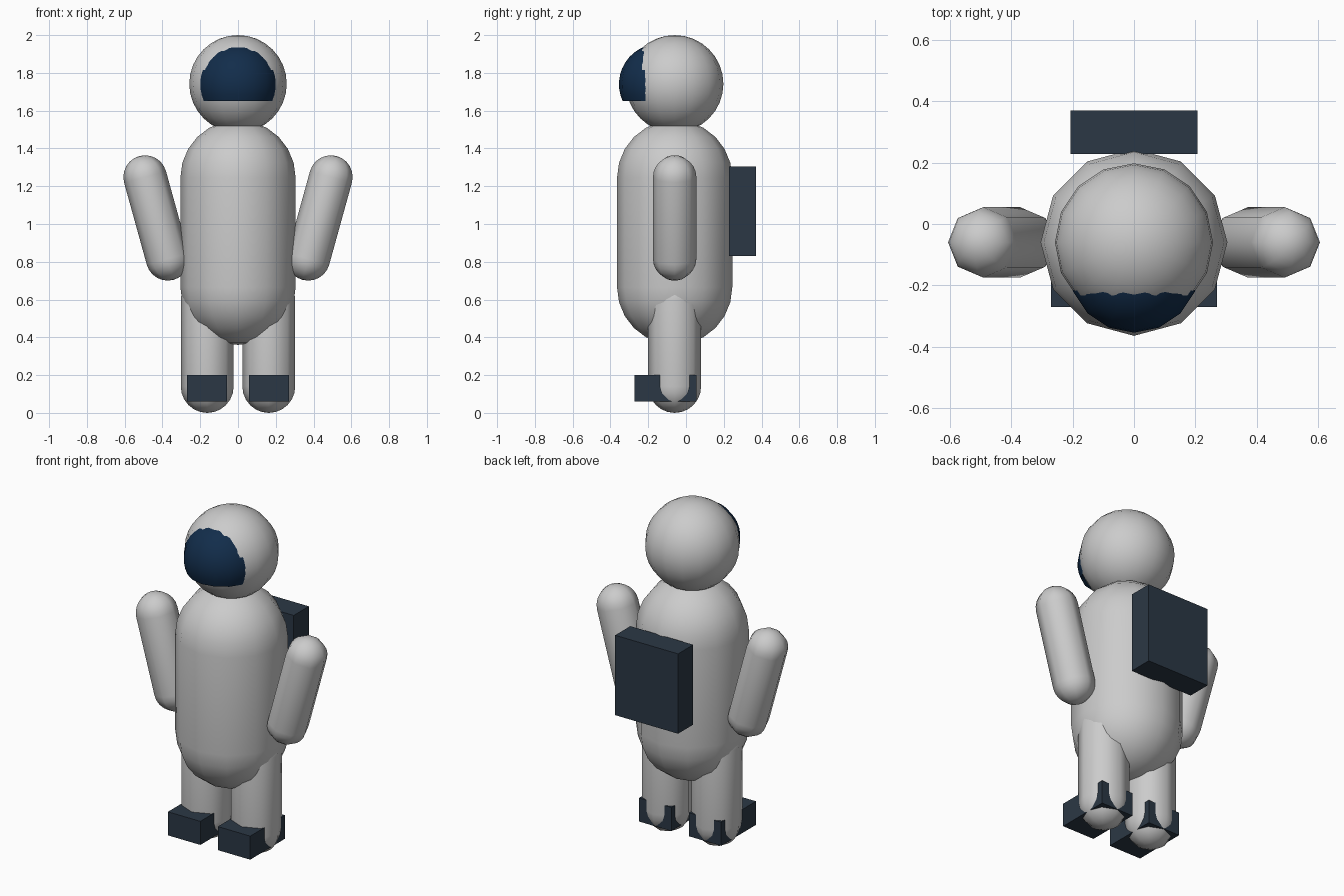
import bpy, bmesh
from math import sin, cos, pi, acos

if "Cube" in bpy.data.objects:
    bpy.data.objects.remove(bpy.data.objects["Cube"])

BODY_Y = -0.06


def material(name, rgb):
    m = bpy.data.materials.new(name)
    m.diffuse_color = (*rgb, 1.0)
    m.use_nodes = True
    m.node_tree.nodes["Principled BSDF"].inputs["Base Color"].default_value = m.diffuse_color
    return m


SLATE = material("dark_slate", (0.024, 0.039, 0.059))
NAVY = material("visor_navy", (0.006, 0.026, 0.07))


def finish(name, bm, loc, mat=None, smooth=False, tilt=0.0):
    bmesh.ops.recalc_face_normals(bm, faces=bm.faces)
    for f in bm.faces:
        f.smooth = smooth and len(f.verts) <= 4
    mesh = bpy.data.meshes.new(name)
    bm.to_mesh(mesh)
    bm.free()
    ob = bpy.data.objects.new(name, mesh)
    bpy.context.collection.objects.link(ob)
    ob.location = loc
    ob.rotation_euler.y = tilt
    if mat:
        mesh.materials.append(mat)
    return ob


def lathe(name, profile, sides, loc, mat=None, tilt=0.0):
    """Revolve (radius, z) points, bottom to top; zero radius makes a pole."""
    bm = bmesh.new()
    rings = []
    for r, z in profile:
        n = 1 if r < 1e-5 else sides
        rings.append([bm.verts.new((r * cos(2 * pi * i / sides),
                                    r * sin(2 * pi * i / sides), z))
                      for i in range(n)])
    for a, b in zip(rings, rings[1:]):
        for i in range(sides):
            j = (i + 1) % sides
            quad = [a[i % len(a)], a[j % len(a)], b[j % len(b)], b[i % len(b)]]
            bm.faces.new(list(dict.fromkeys(quad)))
    if len(rings[0]) > 1:
        bm.faces.new(rings[0])
    return finish(name, bm, loc, mat, True, tilt)


def arc(r, start, end, steps, dz=0.0):
    """Arc points; the angle is measured from straight down."""
    angles = [start + (end - start) * i / steps for i in range(steps + 1)]
    return [(r * sin(a), dz - r * cos(a)) for a in angles]


def capsule(name, r, length, sides, caps, loc, tilt=0.0):
    profile = (arc(r, 0, pi / 2, caps, -length / 2)
               + arc(r, pi / 2, pi, caps, length / 2))
    return lathe(name, profile, sides, loc, tilt=tilt)


def box(name, size, loc, mat):
    bm = bmesh.new()
    bmesh.ops.create_cube(bm, size=1.0)
    bmesh.ops.scale(bm, vec=size, verts=bm.verts)
    return finish(name, bm, loc, mat)


# Torso
capsule("torso", 0.305, 0.58, 12, 6, (0, BODY_Y, 0.955))

# Helmet and visor
lathe("helmet", arc(0.258, 0, pi, 16), 16, (0, BODY_Y, 1.742))
lathe("visor", arc(0.215, acos(0.09 / 0.215), pi, 12), 16,
      (0, -0.14, 1.74), NAVY)

# Backpack
box("backpack", (0.414, 0.142, 0.475), (0, 0.299, 1.067), SLATE)

# Arms, legs and boots
for side, s in (("left", 1), ("right", -1)):
    capsule(side + "_arm", 0.115, 0.45, 8, 6,
            (s * 0.432, BODY_Y, 1.032), tilt=s * 0.27)
    capsule(side + "_leg", 0.14, 0.46, 8, 6, (s * 0.163, BODY_Y, 0.37))
    box(side + "_boot", (0.213, 0.327, 0.14),
        (s * 0.164, -0.108, 0.13), SLATE)
